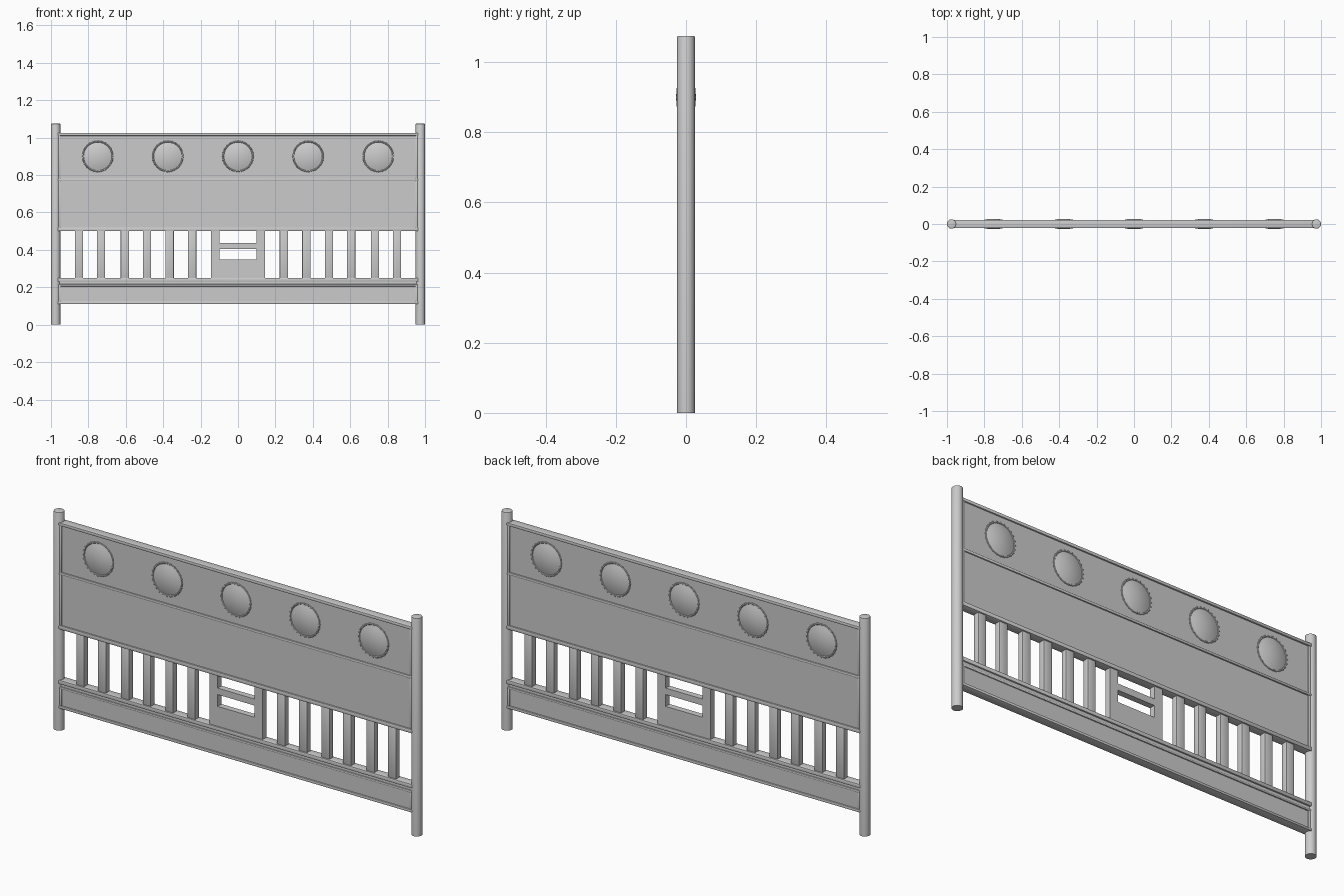
import bpy, bmesh, math
from mathutils import Matrix, Vector

if "Cube" in bpy.data.objects:
    bpy.data.objects.remove(bpy.data.objects["Cube"])


def finish(bm, name, smooth=False):
    bmesh.ops.recalc_face_normals(bm, faces=bm.faces)
    me = bpy.data.meshes.new(name)
    bm.to_mesh(me)
    bm.free()
    ob = bpy.data.objects.new(name, me)
    bpy.context.collection.objects.link(ob)
    if smooth:
        bpy.ops.object.select_all(action='DESELECT')
        ob.select_set(True)
        bpy.context.view_layer.objects.active = ob
        bpy.ops.object.shade_smooth_by_angle(angle=math.radians(35))
    return ob


def box(name, x0, x1, z0, z1, half_depth, bevel=0.0):
    bm = bmesh.new()
    m = Matrix.Translation(((x0 + x1) / 2, 0, (z0 + z1) / 2)) @ Matrix.Diagonal(
        (x1 - x0, 2 * half_depth, z1 - z0, 1))
    bmesh.ops.create_cube(bm, size=1, matrix=m)
    if bevel:
        bmesh.ops.bevel(bm, geom=bm.edges[:], offset=bevel, segments=2,
                        profile=0.5, affect='EDGES')
    return finish(bm, name, bevel > 0)


def post(name, x):
    bm = bmesh.new()
    bmesh.ops.create_cone(bm, cap_ends=True, segments=32, radius1=0.025, radius2=0.025,
                          depth=1.075, matrix=Matrix.Translation((x, 0, 1.075 / 2)))
    rim = [e for e in bm.edges if all(v.co.z > 1.07 for v in e.verts)]
    bmesh.ops.bevel(bm, geom=rim, offset=0.004, segments=2, profile=0.5, affect='EDGES')
    return finish(bm, name, True)


def medallion(name, x, z):
    # domed disc with a raised rim, lathed about the y axis
    bm = bmesh.new()
    half = []
    for i in range(9):
        r = 0.073 * i / 8
        half.append((r, 0.016 + 0.012 * (1 - (r / 0.073) ** 2)))
    half += [(0.075, 0.0155), (0.077, 0.018), (0.081, 0.018), (0.083, 0.015)]
    prof = [(r, -y) for r, y in half] + [(r, y) for r, y in reversed(half)]
    vs = [bm.verts.new((r, y, 0)) for r, y in prof]
    es = [bm.edges.new(p) for p in zip(vs, vs[1:])]
    bmesh.ops.spin(bm, geom=vs + es, cent=(0, 0, 0), axis=(0, 1, 0),
                   angle=2 * math.pi, steps=40)
    bmesh.ops.remove_doubles(bm, verts=bm.verts[:], dist=1e-5)
    # small studs around the rim, both faces
    for k in range(24):
        a = 2 * math.pi * k / 24
        for s in (-1, 1):
            p = Vector((0.081 * math.cos(a), s * 0.016, 0.081 * math.sin(a)))
            bmesh.ops.create_icosphere(bm, subdivisions=1, radius=0.0045,
                                       matrix=Matrix.Translation(p))
    bmesh.ops.translate(bm, verts=bm.verts[:], vec=(x, 0, z))
    return finish(bm, name, True)


# end posts
post("left_post", -0.975)
post("right_post", 0.975)

# solid panels
W = 0.965
box("upper_panel", -W, W, 0.51, 1.02, 0.015)
box("lower_panel", -W, W, 0.115, 0.24, 0.015)

# horizontal rails
for name, z0, z1, d in (("top_rail", 1.010, 1.026, 0.022),
                        ("middle_rail", 0.768, 0.782, 0.021),
                        ("panel_bottom_rail", 0.500, 0.520, 0.022),
                        ("baluster_bottom_rail", 0.230, 0.250, 0.022),
                        ("lower_trim_rail", 0.205, 0.217, 0.020),
                        ("bottom_rail", 0.110, 0.124, 0.022)):
    box(name, -W, W, z0, z1, d, 0.004)

# slim upright trim beside the posts
for side, s in (("left", -1), ("right", 1)):
    xa, xb = sorted((s * 0.962, s * 0.948))
    for name, z0, z1 in (("upper", 0.775, 1.015), ("middle", 0.51, 0.775),
                         ("lower", 0.117, 0.21)):
        box(f"{side}_{name}_trim", xa, xb, z0, z1, 0.019, 0.003)

# balusters, mirrored about the centre
for i, x in enumerate((0.245, 0.365, 0.487, 0.605, 0.732, 0.85)):
    for side, s in (("left", -1), ("right", 1)):
        box(f"{side}_baluster_{i + 1}", s * x - 0.022, s * x + 0.022, 0.24, 0.51, 0.015, 0.002)

# centre piece with two slots
box("centre_left_upright", -0.145, -0.10, 0.24, 0.51, 0.015)
box("centre_right_upright", 0.10, 0.145, 0.24, 0.51, 0.015)
box("centre_crossbar", -0.10, 0.10, 0.406, 0.438, 0.015)
box("centre_lower_panel", -0.10, 0.10, 0.24, 0.348, 0.015)

# row of domed medallions
for i in range(5):
    medallion(f"medallion_{i + 1}", (i - 2) * 0.375, 0.90)
